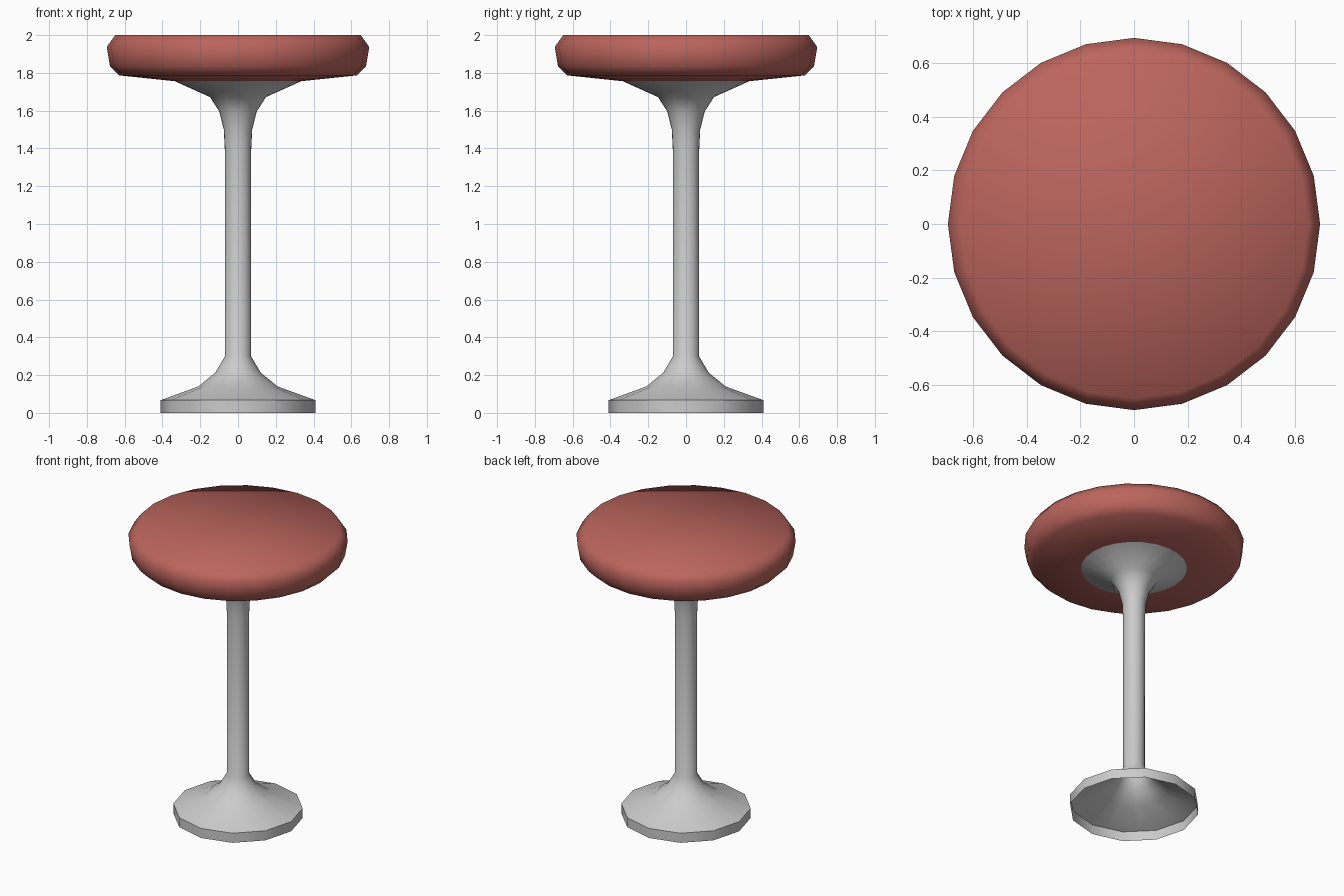
import bpy, bmesh, math

if "Cube" in bpy.data.objects:
    bpy.data.objects.remove(bpy.data.objects["Cube"])

SIDES = 24


def lathe(name, profile, cap_top=False):
    """Revolve (radius, z, ring_sides) points, listed from bottom to top."""
    bm = bmesh.new()
    rings = []
    for r, z, sides in profile:
        ring = []
        for i in range(SIDES):
            a = 2 * math.pi * i / SIDES
            # 12-sided rings: odd points sit on the middle of each flat side
            k = math.cos(math.pi / 12) if sides == 12 and i % 2 else 1
            ring.append(bm.verts.new((r * k * math.cos(a), r * k * math.sin(a), z)))
        rings.append(ring)
    for lo, hi in zip(rings, rings[1:]):
        for i in range(SIDES):
            j = (i + 1) % SIDES
            bm.faces.new((lo[i], lo[j], hi[j], hi[i]))
    if cap_top:
        pole = bm.verts.new((0, 0, profile[-1][1]))
        for i in range(SIDES):
            bm.faces.new((rings[-1][i], rings[-1][(i + 1) % SIDES], pole))
    mesh = bpy.data.meshes.new(name)
    bm.to_mesh(mesh)
    bm.free()
    ob = bpy.data.objects.new(name, mesh)
    bpy.context.collection.objects.link(ob)
    bpy.ops.object.select_all(action='DESELECT')
    ob.select_set(True)
    bpy.context.view_layer.objects.active = ob
    bpy.ops.object.shade_smooth_by_angle(angle=math.radians(60))
    return ob


# Padded round seat
seat = lathe("seat", [
    (0.335, 1.756, 24), (0.63, 1.787, 24), (0.678, 1.835, 24),
    (0.695, 1.937, 24), (0.65, 2.0, 24)], cap_top=True)
red = bpy.data.materials.new("red_padding")
red.diffuse_color = (0.50, 0.13, 0.11, 1)
red.use_nodes = True
red.node_tree.nodes["Principled BSDF"].inputs["Base Color"].default_value = red.diffuse_color
seat.data.materials.append(red)

# Hollow pedestal: 12-sided foot open underneath, thin column, flared top
lathe("pedestal", [
    (0.41, 0.0, 12), (0.41, 0.067, 12), (0.21, 0.14, 12), (0.12, 0.213, 12),
    (0.07, 0.298, 12), (0.07, 1.395, 24), (0.075, 1.5, 24), (0.10, 1.597, 24),
    (0.148, 1.672, 24), (0.335, 1.756, 24)])
